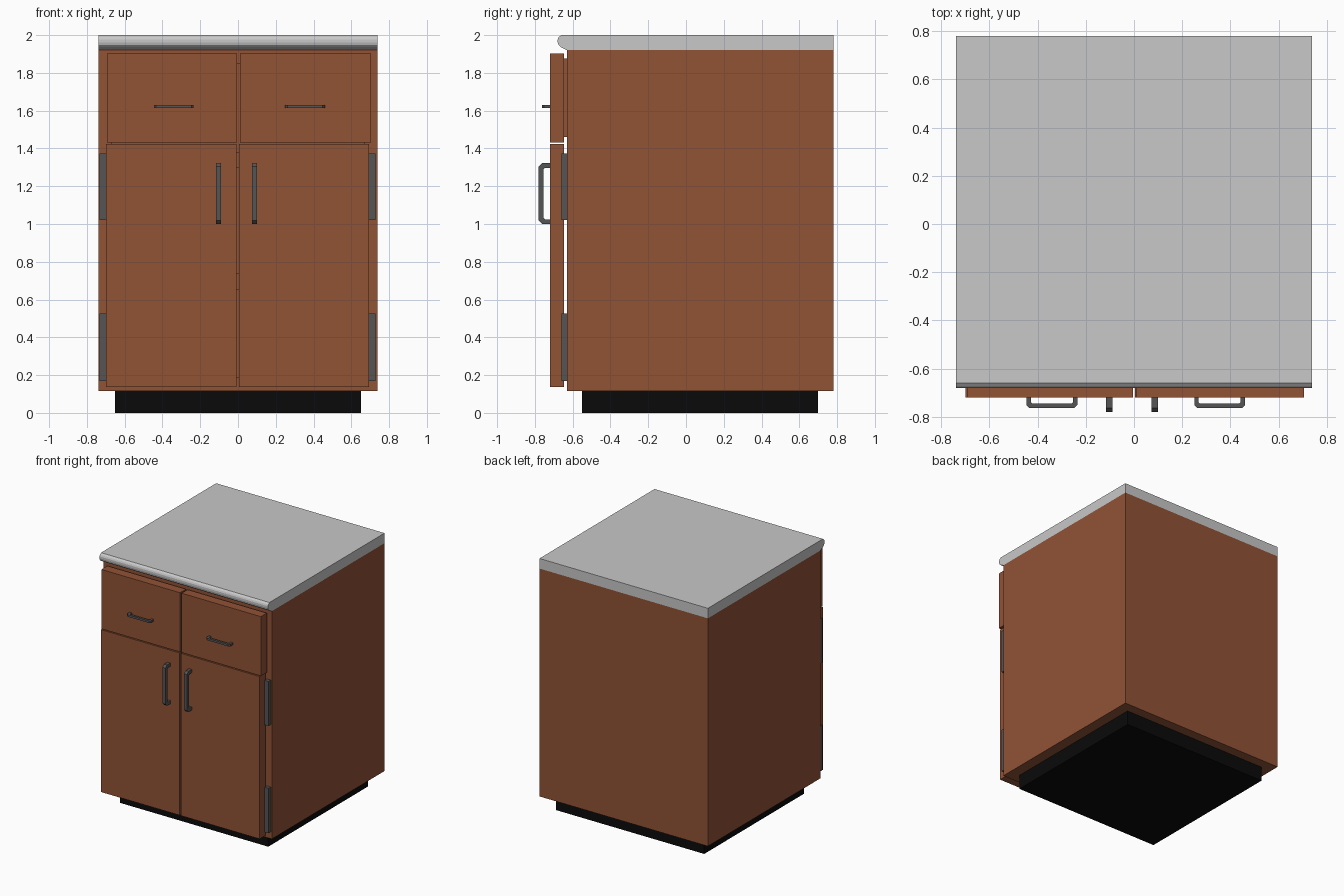
import bpy, bmesh
from mathutils import Vector

if "Cube" in bpy.data.objects:
    bpy.data.objects.remove(bpy.data.objects["Cube"])


def material(name, rgb):
    m = bpy.data.materials.new(name)
    m.diffuse_color = (*rgb, 1)
    m.use_nodes = True
    m.node_tree.nodes["Principled BSDF"].inputs["Base Color"].default_value = m.diffuse_color
    return m


WOOD = material("brown wood", (0.283, 0.084, 0.036))
STONE = material("light grey counter", (0.58, 0.58, 0.58))
METAL = material("dark grey metal", (0.09, 0.09, 0.09))
BLACK = material("black plinth", (0.003, 0.003, 0.003))


def finish(name, bm, mat):
    bmesh.ops.recalc_face_normals(bm, faces=bm.faces)
    me = bpy.data.meshes.new(name)
    bm.to_mesh(me)
    bm.free()
    me.materials.append(mat)
    ob = bpy.data.objects.new(name, me)
    bpy.context.collection.objects.link(ob)
    return ob


def boxes(name, mat, *bounds):
    """Each bound is x0, x1, y0, y1, z0, z1."""
    bm = bmesh.new()
    for x0, x1, y0, y1, z0, z1 in bounds:
        vs = bmesh.ops.create_cube(bm, size=1)["verts"]
        for v in vs:
            v.co = Vector(((x0 + x1) / 2 + v.co.x * (x1 - x0),
                           (y0 + y1) / 2 + v.co.y * (y1 - y0),
                           (z0 + z1) / 2 + v.co.z * (z1 - z0)))
    return finish(name, bm, mat)


def prism(name, mat, profile, lo, hi, place):
    """Extrude a 2D profile from lo to hi; place maps (a, b, depth) to xyz."""
    bm = bmesh.new()
    rings = [[bm.verts.new(place(a, b, d)) for a, b in profile] for d in (lo, hi)]
    n = len(profile)
    for i in range(n):
        j = (i + 1) % n
        bm.faces.new((rings[0][i], rings[0][j], rings[1][j], rings[1][i]))
    bm.faces.new(rings[0])
    bm.faces.new(rings[1])
    return finish(name, bm, mat)


def pull_profile(s0, s1, root, tip, t, c):
    """U-shaped pull outline with chamfered corners: (along, y)."""
    return [(s0, root), (s0, tip + c), (s0 + c, tip), (s1 - c, tip),
            (s1, tip + c), (s1, root), (s1 - t, root), (s1 - t, tip + t + c / 2),
            (s1 - t - c / 2, tip + t), (s0 + t + c / 2, tip + t),
            (s0 + t, tip + t + c / 2), (s0 + t, root)]


# Recessed plinth
boxes("plinth", BLACK, (-0.65, 0.65, -0.55, 0.70, 0, 0.115))

# Hollow carcass: sides, back, bottom, shelf, drawer rail, top
W, I = 0.738, 0.67
F, B, IB = -0.63, 0.78, 0.72
boxes("cabinet_body", WOOD,
      (-W, -I, F, B, 0.115, 1.92), (I, W, F, B, 0.115, 1.92),
      (-I, I, IB, B, 0.115, 1.92),
      *[(-I, I, F, IB, a, b) for a, b in
        ((0.115, 0.19), (0.65, 0.74), (1.30, 1.38), (1.85, 1.92))])

# Countertop with rounded front nosing
nose = [(B, 1.92), (F, 1.92), (-0.663, 1.937), (-0.675, 1.948), (-0.679, 1.962),
        (-0.679, 1.978), (-0.674, 1.989), (-0.66, 2.0), (B, 2.0)]
prism("countertop", STONE, nose, -W, W, lambda a, b, d: (d, a, b))

# Doors, drawers, pulls and hinges on each side
for side, dx0, dx1, wx0, wx1, px, hx0, hx1, sx in (
        ("left", -0.698, -0.008, -0.693, -0.004, -0.445, -0.733, -0.698, -0.116),
        ("right", 0.004, 0.694, 0.010, 0.705, 0.25, 0.694, 0.729, 0.073)):
    boxes(side + "_door", WOOD, (dx0, dx1, -0.72, -0.645, 0.138, 1.424))
    boxes(side + "_drawer_front", WOOD, (wx0, wx1, -0.72, -0.645, 1.432, 1.902))
    boxes(side + "_drawer_box", WOOD,
          (wx0 + 0.04, wx1 - 0.04, -0.645, 0.6, 1.46, 1.845),
          (wx0 + 0.04, wx1 - 0.04, -0.645, F, 1.845, 1.875))
    prism(side + "_drawer_pull", METAL,
          pull_profile(px, px + 0.21, -0.72, -0.763, 0.018, 0.012),
          1.614, 1.630, lambda a, b, d: (a, b, d))
    prism(side + "_door_pull", METAL,
          pull_profile(1.0, 1.322, -0.72, -0.78, 0.025, 0.018),
          sx, sx + 0.027, lambda a, b, d: (d, b, a))
    boxes(side + "_hinges", METAL,
          (hx0, hx1, -0.66, F, 0.17, 0.525), (hx0, hx1, -0.66, F, 1.02, 1.372))
